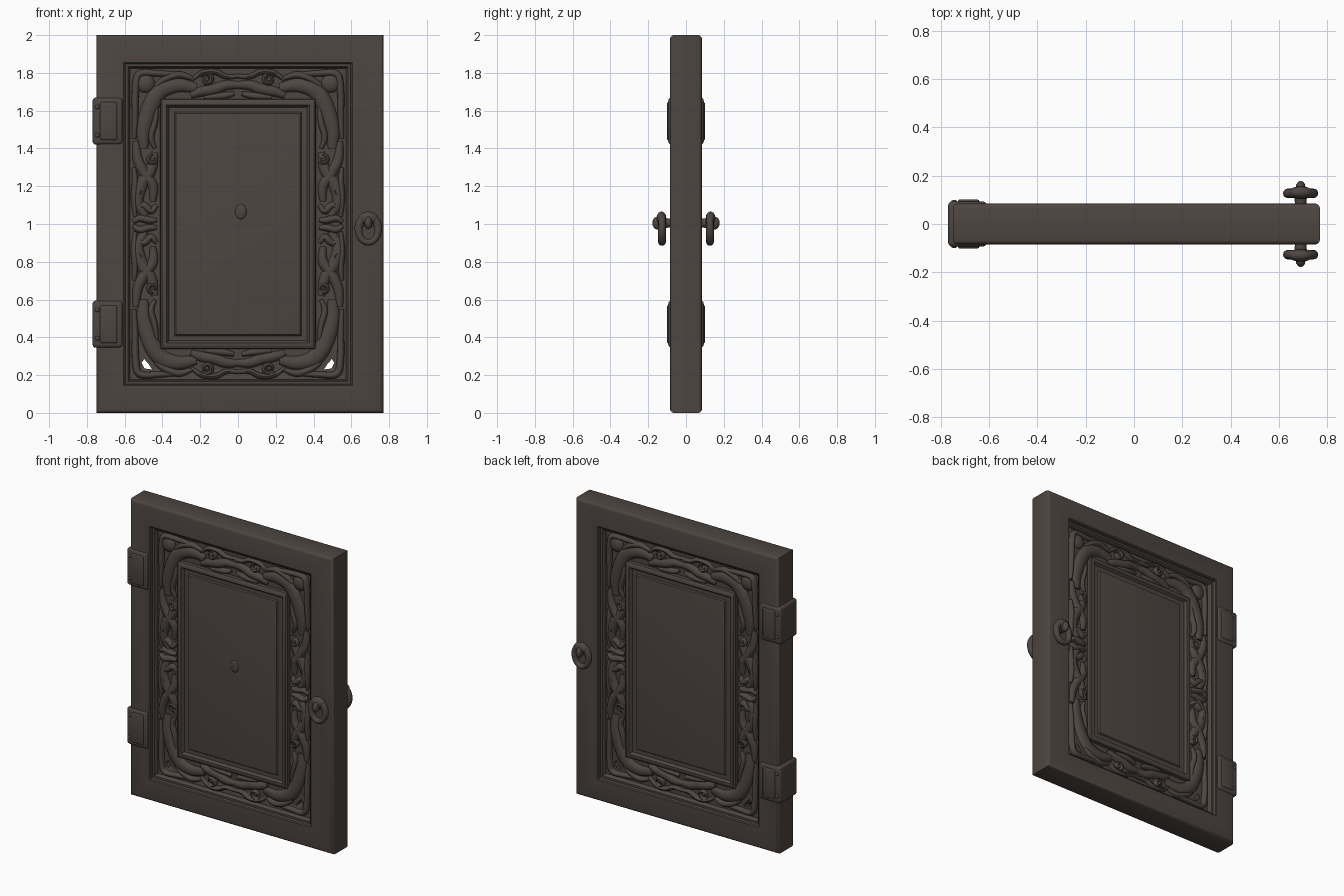
import bpy, bmesh, math
from mathutils import Matrix, Vector

if "Cube" in bpy.data.objects:
    bpy.data.objects.remove(bpy.data.objects["Cube"], do_unlink=True)

MID = 1.0      # height of the door centre

wood = bpy.data.materials.new("dark_brown_wood")
wood.use_nodes = True
wood.diffuse_color = (0.075, 0.06, 0.053, 1)
shader = wood.node_tree.nodes["Principled BSDF"]
shader.inputs["Base Color"].default_value = wood.diffuse_color
shader.inputs["Roughness"].default_value = 0.8


def activate(ob):
    bpy.ops.object.select_all(action="DESELECT")
    ob.select_set(True)
    bpy.context.view_layer.objects.active = ob


def finish(name, bm, mirror=(False, False, False), angle=35):
    """Turn a bmesh into a shaded object centred on the door."""
    bmesh.ops.recalc_face_normals(bm, faces=bm.faces)
    mesh = bpy.data.meshes.new(name)
    bm.to_mesh(mesh)
    bm.free()
    mesh.materials.append(wood)
    ob = bpy.data.objects.new(name, mesh)
    ob.location.z = MID
    bpy.context.collection.objects.link(ob)
    activate(ob)
    if any(mirror):
        mod = ob.modifiers.new("mirror", "MIRROR")
        mod.use_axis = mirror
        mod.use_mirror_merge = False
        bpy.ops.object.modifier_apply(modifier=mod.name)
    bpy.ops.object.shade_smooth_by_angle(angle=math.radians(angle))
    return ob


def stepped_body(name, steps, ring):
    """Concentric rectangles (half width, half height, depth, x shift), same on both sides."""
    bm = bmesh.new()
    section = [(w, h, -d, c) for w, h, d, c in steps]
    section += [(w, h, d, c) for w, h, d, c in reversed(steps)]
    loops = [[bm.verts.new((c + sx * w, y, sz * h))
              for sx, sz in ((-1, -1), (1, -1), (1, 1), (-1, 1))]
             for w, h, y, c in section]
    n = len(loops)
    for i in range(n):
        if not ring and i == len(steps) - 1:
            continue
        a, b = loops[i], loops[(i + 1) % n]
        for k in range(4):
            bm.faces.new((a[k], a[(k + 1) % 4], b[(k + 1) % 4], b[k]))
    if not ring:
        bm.faces.new(loops[len(steps) - 1])
        bm.faces.new(loops[len(steps)])
    return finish(name, bm, angle=30)


def ellipsoid(bm, centre, size):
    mat = Matrix.Translation(centre) @ Matrix.Diagonal((*size, 1))
    bmesh.ops.create_uvsphere(bm, u_segments=16, v_segments=10, radius=1, matrix=mat)


def spline(pts, per=6):
    """Smooth path through the points."""
    p = [Vector(q) for q in pts]
    p = [2 * p[0] - p[1]] + p + [2 * p[-1] - p[-2]]
    out = []
    for i in range(1, len(p) - 2):
        a, b, c, d = p[i - 1:i + 3]
        for s in range(per):
            t = s / per
            out.append(0.5 * (2 * b + (c - a) * t + (2 * a - 5 * b + 4 * c - d) * t * t
                              + (3 * b - a - 3 * c + d) * t ** 3))
    return out + [p[-2]]


def stroke(bm, pts, width, height=0.028, base=0.034):
    """Tapered half-round carved strand lying on the front field."""
    path = spline(pts)
    rows = []
    for i, q in enumerate(path):
        t = i / (len(path) - 1)
        taper = 0.25 + 0.75 * math.sin(math.pi * (0.08 + 0.84 * t)) ** 0.7
        d = (path[min(i + 1, len(path) - 1)] - path[max(i - 1, 0)]).normalized()
        side = Vector((-d.y, d.x))
        row = []
        for k in range(7):
            a = math.pi * k / 6
            v = q + side * math.cos(a) * width * taper
            row.append(bm.verts.new((v.x, -base - height * taper * math.sin(a), v.y)))
        rows.append(row)
    for a, b in zip(rows, rows[1:]):
        for k in range(6):
            bm.faces.new((a[k], a[k + 1], b[k + 1], b[k]))
    bm.faces.new(rows[0])
    bm.faces.new(rows[-1])


def scroll(bm, x, z, radius, start, turn, width=0.013):
    """Spiral curl with a button in the middle."""
    pts = []
    for i in range(10):
        a = start + turn * i * 0.75
        r = radius * (1 - i * 0.075)
        pts.append((x + r * math.cos(a), z + r * math.sin(a)))
    stroke(bm, pts, width)
    ellipsoid(bm, (x, -0.035, z), (radius * 0.4, 0.025, radius * 0.4))


# Outer frame with rounded rim and stepped opening
stepped_body("door_frame", [
    (0.76, 1.0, 0.066, 0.01), (0.757, 0.997, 0.075, 0.01), (0.75, 0.99, 0.082, 0.01),
    (0.74, 0.98, 0.085, 0.01), (0.605, 0.856, 0.085, 0), (0.598, 0.849, 0.08, 0),
    (0.595, 0.846, 0.062, 0), (0.582, 0.833, 0.062, 0), (0.576, 0.827, 0.055, 0),
    (0.572, 0.823, 0.034, 0)], True)

# Thin field behind the carving, pierced near its lower corners
field = stepped_body("carved_field", [(0.58, 0.83, 0.035, 0)], False)
bm = bmesh.new()
for s in (-1, 1):
    outline = [(0.455, -0.77), (0.495, -0.765), (0.51, -0.735), (0.497, -0.715), (0.475, -0.738)]
    face = bm.faces.new([bm.verts.new((s * x, -0.2, z)) for x, z in outline])
    out = bmesh.ops.extrude_face_region(bm, geom=[face])
    bmesh.ops.translate(bm, vec=(0, 0.4, 0),
                        verts=[g for g in out["geom"] if isinstance(g, bmesh.types.BMVert)])
cutter = finish("hole_cutter", bm)
cutter.hide_render = True
cut = field.modifiers.new("holes", "BOOLEAN")
cut.operation = "DIFFERENCE"
cut.solver = "EXACT"
cut.object = cutter
activate(field)
bpy.ops.object.modifier_apply(modifier=cut.name)
bpy.data.objects.remove(cutter, do_unlink=True)

# Inner moulding and raised centre panel
stepped_body("centre_panel", [
    (0.412, 0.662, 0.03, 0), (0.41, 0.66, 0.058, 0), (0.402, 0.652, 0.065, 0),
    (0.385, 0.637, 0.068, 0), (0.378, 0.63, 0.066, 0), (0.366, 0.618, 0.05, 0),
    (0.335, 0.592, 0.05, 0), (0.328, 0.586, 0.058, 0), (0.318, 0.576, 0.06, 0)], False)
bm = bmesh.new()
ellipsoid(bm, (0.015, -0.06, 0.065), (0.03, 0.008, 0.04))
finish("panel_boss", bm)

# Carved foliage: one quarter, mirrored to all quarters and to the back
bm = bmesh.new()
strands = [
    # corner leaf and its outer rim
    (0.045, [(0.22, 0.72), (0.32, 0.735), (0.41, 0.705), (0.465, 0.62), (0.5, 0.5), (0.5, 0.4)]),
    (0.02, [(0.3, 0.79), (0.42, 0.797), (0.52, 0.795), (0.542, 0.72), (0.545, 0.56), (0.55, 0.45)]),
    (0.02, [(0.24, 0.77), (0.31, 0.79), (0.38, 0.77), (0.44, 0.73)]),
    (0.018, [(0.43, 0.62), (0.44, 0.54), (0.46, 0.46), (0.44, 0.4)]),
    # crest in the middle of the top
    (0.03, [(-0.02, 0.735), (0.06, 0.735), (0.12, 0.715), (0.2, 0.7), (0.25, 0.68)]),
    (0.016, [(-0.02, 0.785), (0.06, 0.78), (0.12, 0.805), (0.19, 0.8), (0.25, 0.76)]),
    (0.02, [(0.02, 0.69), (0.07, 0.68), (0.12, 0.675), (0.18, 0.67)]),
    # side leaves
    (0.03, [(0.54, 0.44), (0.53, 0.34), (0.49, 0.26), (0.45, 0.2), (0.45, 0.12)]),
    (0.034, [(0.44, 0.38), (0.46, 0.29), (0.51, 0.21), (0.53, 0.12), (0.49, 0.04)]),
    (0.018, [(0.55, 0.3), (0.545, 0.22), (0.55, 0.14), (0.545, 0.04)]),
    (0.02, [(0.43, 0.1), (0.46, 0.07), (0.5, 0.1), (0.54, 0.08)]),
    (0.02, [(0.43, 0.02), (0.47, 0.02), (0.52, 0.03), (0.555, 0.01)]),
]
for width, pts in strands:
    stroke(bm, pts, width)
scroll(bm, 0.165, 0.765, 0.034, 0.5, 1)
scroll(bm, 0.45, 0.34, 0.028, 2.0, -1)
scroll(bm, 0.53, 0.17, 0.024, 0.0, 1)
finish("carved_foliage", bm, (True, True, True), 50)

# Fuller leaf in the upper corners only
bm = bmesh.new()
ellipsoid(bm, (0.49, -0.035, 0.745), (0.05, 0.026, 0.05))
finish("upper_corner_leaf", bm, (True, True, False), 50)

# Hinges wrapping the edge
for name, z in (("upper_hinge", 0.545), ("lower_hinge", -0.53)):
    bm = bmesh.new()
    for x, width, depth, height, round_by in (
            (-0.69, 0.16, 0.188, 0.25, 0.018), (-0.685, 0.09, 0.202, 0.2, 0.008)):
        mat = Matrix.Translation((x, 0, z)) @ Matrix.Diagonal((width, depth, height, 1))
        box = bmesh.ops.create_cube(bm, size=1, matrix=mat)
        edges = list({e for v in box["verts"] for e in v.link_edges})
        bmesh.ops.bevel(bm, geom=edges, offset=round_by, segments=3, profile=0.5,
                        affect="EDGES")
    # Pins on the outer edge
    for dz in (-0.075, 0.075):
        ellipsoid(bm, (-0.745, -0.092, z + dz), (0.012, 0.008, 0.012))
        ellipsoid(bm, (-0.745, 0.092, z + dz), (0.012, 0.008, 0.012))
    finish(name, bm)

# Ring handles on both faces
bm = bmesh.new()
rows = []
for i in range(28):
    a = math.tau * i / 28
    thick = 0.021 + 0.004 * math.sin(a)
    row = []
    for k in range(12):
        b = math.tau * k / 12
        row.append(bm.verts.new((0.69 + math.cos(a) * (0.052 + thick * math.cos(b)),
                                 -0.127 + 0.02 * math.sin(b),
                                 -0.03 + math.sin(a) * (0.068 + thick * math.cos(b)))))
    rows.append(row)
for i, row in enumerate(rows):
    nxt = rows[(i + 1) % len(rows)]
    for k in range(12):
        bm.faces.new((row[k], row[(k + 1) % 12], nxt[(k + 1) % 12], nxt[k]))
ellipsoid(bm, (0.69, -0.13, 0.03), (0.052, 0.026, 0.036))
ellipsoid(bm, (0.69, -0.152, 0.005), (0.02, 0.026, 0.034))
stem = Matrix.Translation((0.69, -0.1, 0.005)) @ Matrix.Rotation(math.pi / 2, 4, "X")
bmesh.ops.create_cone(bm, cap_ends=True, segments=16, radius1=0.022, radius2=0.028,
                      depth=0.06, matrix=stem)
finish("ring_handle", bm, (False, True, False), 50)
